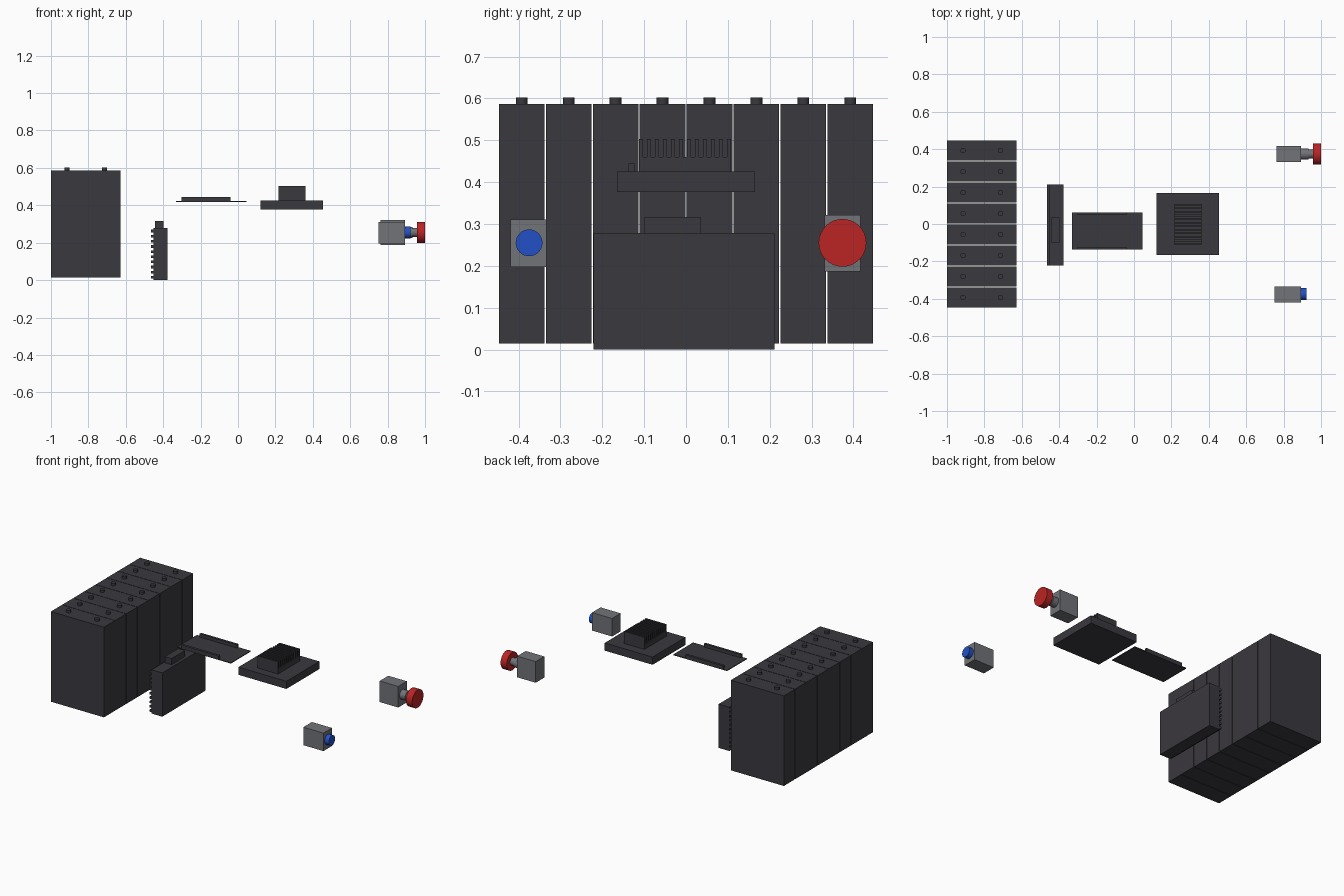
import bpy, math

if "Cube" in bpy.data.objects:
    bpy.data.objects.remove(bpy.data.objects["Cube"])


def material(name, rgb):
    m = bpy.data.materials.new(name)
    m.diffuse_color = (*rgb, 1)
    m.use_nodes = True
    m.node_tree.nodes["Principled BSDF"].inputs["Base Color"].default_value = m.diffuse_color
    return m


DARK = material("charcoal", (0.042, 0.040, 0.049))
GREY = material("mid grey", (0.165, 0.172, 0.185))
RED = material("red", (0.50, 0.018, 0.018))
BLUE = material("blue", (0.016, 0.08, 0.56))


def box(name, x, y, z, mat):
    """Box from (min, max) ranges."""
    bpy.ops.mesh.primitive_cube_add(size=1, location=[sum(r) / 2 for r in (x, y, z)])
    o = bpy.context.object
    o.name = name
    o.scale = [r[1] - r[0] for r in (x, y, z)]
    bpy.ops.object.transform_apply(location=False, rotation=False, scale=True)
    o.data.materials.append(mat)
    return o


def cyl(name, centre, r, depth, mat, along_x=False):
    bpy.ops.mesh.primitive_cylinder_add(
        vertices=32, radius=r, depth=depth, location=centre,
        rotation=(0, math.pi / 2 if along_x else 0, 0))
    o = bpy.context.object
    o.name = name
    o.data.materials.append(mat)
    bpy.ops.object.shade_smooth_by_angle(angle=math.radians(35))
    return o


def rod(name, x, y, z, r, mat):
    return cyl(name, ((x[0] + x[1]) / 2, y, z), r, x[1] - x[0], mat, True)


# Battery bank: eight cells in a row, two terminals each
for i in range(8):
    y = (i - 3.5) * 0.1122
    box(f"battery_{i}", (-1, -0.628), (y - 0.0545, y + 0.0545), (0.015, 0.587), DARK)
    for j, x in enumerate((-0.914, -0.714)):
        cyl(f"battery_terminal_{i}_{j}", (x, y, 0.592), 0.014, 0.02, DARK)

# Upright motor controller with horizontal cooling fins and a connector
box("controller_body", (-0.452, -0.377), (-0.221, 0.211), (0.0, 0.278), DARK)
box("controller_connector", (-0.444, -0.397), (-0.099, 0.036), (0.277, 0.317), DARK)
for i in range(10):
    z = 0.008 + i * 0.0275
    box(f"controller_fin_{i}", (-0.465, -0.451), (-0.221, 0.211), (z, z + 0.014), DARK)

# Circuit board with a raised rail on both long edges
box("circuit_board", (-0.332, 0.046), (-0.137, 0.062), (0.418, 0.423), DARK)
for name, y in (("front", -0.137), ("rear", 0.047)):
    box(f"board_rail_{name}", (-0.302, -0.040), (y, y + 0.015), (0.422, 0.444), DARK)

# Finned heat sink on a square plate
box("inverter_base", (0.119, 0.455), (-0.165, 0.165), (0.377, 0.422), DARK)
box("inverter_lid", (0.119, 0.455), (-0.165, 0.165), (0.421, 0.426), DARK)
box("heat_sink_base", (0.217, 0.360), (-0.112, 0.107), (0.425, 0.460), DARK)
for i in range(12):
    y = -0.112 + i * 0.0191
    box(f"heat_sink_fin_{i}", (0.217, 0.360), (y, y + 0.009), (0.459, 0.503), DARK)

# Emergency stop switch
box("stop_switch_box", (0.763, 0.893), (0.331, 0.417), (0.187, 0.321), GREY)
rod("stop_switch_collar", (0.892, 0.932), 0.374, 0.255, 0.030, GREY)
rod("stop_switch_shaft", (0.931, 0.960), 0.374, 0.255, 0.024, GREY)
rod("stop_switch_button", (0.957, 1.0), 0.374, 0.255, 0.057, RED)

# Start switch
box("start_switch_box", (0.752, 0.893), (-0.419, -0.333), (0.197, 0.311), GREY)
rod("start_switch_button", (0.892, 0.922), -0.375, 0.255, 0.032, BLUE)
